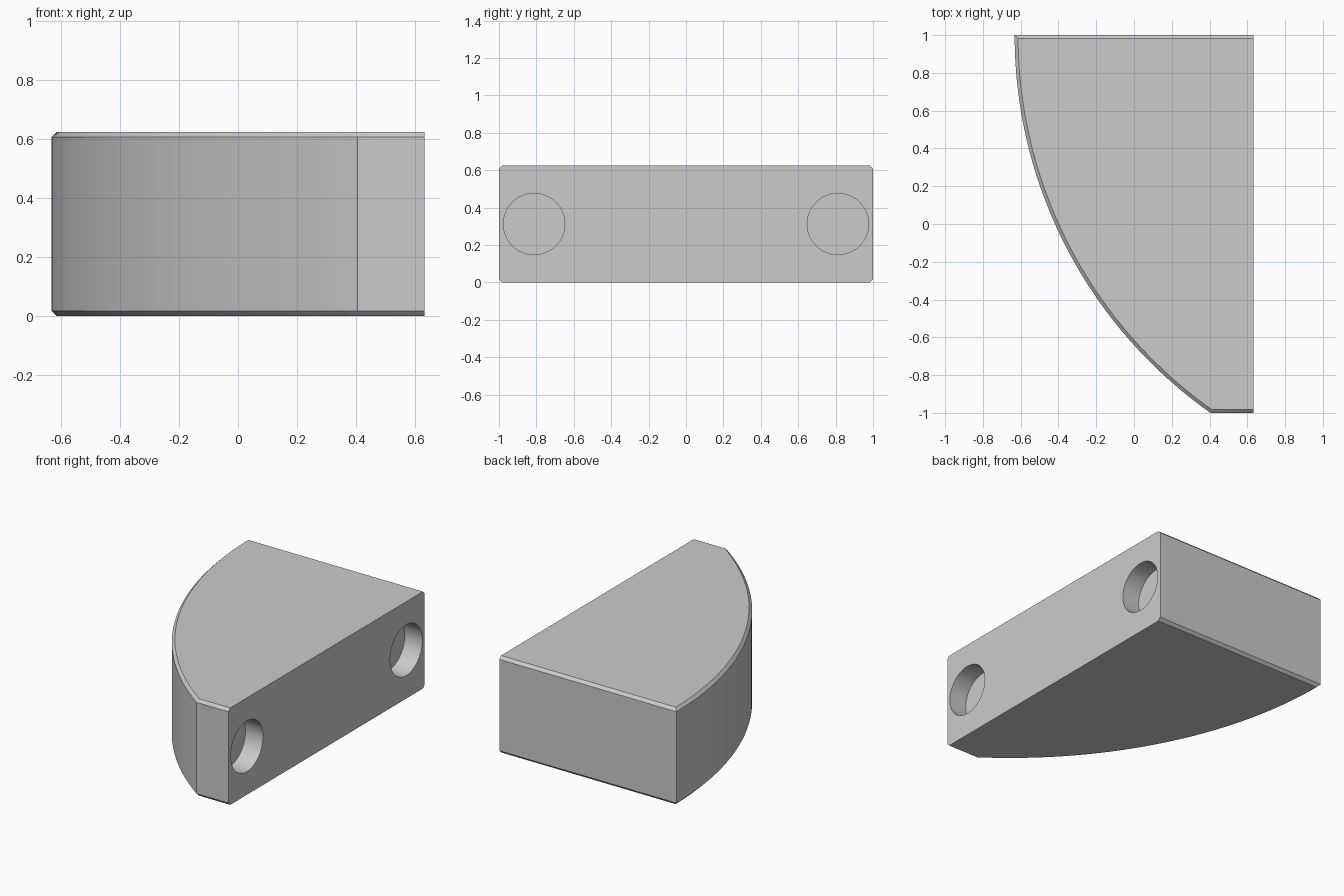
import bpy, bmesh, math

cube = bpy.data.objects.get("Cube")
if cube:
    bpy.data.objects.remove(cube, do_unlink=True)

HEIGHT, CHAMFER, RIGHT = 0.625, 0.018, 0.632
RADIUS, CENTRE_X = 2.447, 1.815      # curved side, centred level with the back
HOLE_RADIUS, HOLE_DEPTH, HOLE_Y = 0.164, 0.125, 0.812
STEPS = 48

grey = bpy.data.materials.new("plain grey")
grey.use_nodes = True
grey.diffuse_color = (0.6, 0.6, 0.6, 1)
grey.node_tree.nodes["Principled BSDF"].inputs["Base Color"].default_value = (0.6, 0.6, 0.6, 1)


def outline(inset, z):
    """Block outline, pulled in on every side except the flat right face."""
    r, back, front = RADIUS - inset, 1 - inset, inset - 1
    start, end = (math.asin((1 - y) / r) for y in (back, front))
    points = [(RIGHT, front, z), (RIGHT, back, z)]
    for i in range(STEPS + 1):
        a = start + (end - start) * i / STEPS
        points.append((CENTRE_X - r * math.cos(a), 1 - r * math.sin(a), z))
    return points


# Block: stacked outlines with chamfered top and bottom rims
bm = bmesh.new()
levels = [(CHAMFER, 0), (0, CHAMFER), (0, HEIGHT - CHAMFER), (CHAMFER, HEIGHT)]
rings = [[bm.verts.new(p) for p in outline(*level)] for level in levels]
count = len(rings[0])
for low, high in zip(rings, rings[1:]):
    for i in range(1, count):
        j = (i + 1) % count
        bm.faces.new((low[i], low[j], high[j], high[i]))
bm.faces.new(rings[0])
bm.faces.new(rings[-1])
# One flat right face across all levels
bm.faces.new([r[0] for r in rings] + [r[1] for r in reversed(rings)])
bmesh.ops.recalc_face_normals(bm, faces=bm.faces)
mesh = bpy.data.meshes.new("curved_block")
bm.to_mesh(mesh)
bm.free()
block = bpy.data.objects.new("curved_block", mesh)
bpy.context.collection.objects.link(block)
mesh.materials.append(grey)

# Round blind holes in the flat right face
for side in (-1, 1):
    bpy.ops.mesh.primitive_cylinder_add(
        vertices=64, radius=HOLE_RADIUS, depth=2 * HOLE_DEPTH,
        location=(RIGHT, side * HOLE_Y, HEIGHT / 2), rotation=(0, math.pi / 2, 0))
    cutter = bpy.context.object
    cutter.name = "hole_cutter"
    cutter.hide_render = True
    cutter.data.materials.append(grey)
    cut = block.modifiers.new("hole", "BOOLEAN")
    cut.operation, cut.solver, cut.object = "DIFFERENCE", "EXACT", cutter
    bpy.context.view_layer.objects.active = block
    bpy.ops.object.modifier_apply(modifier=cut.name)
    bpy.data.objects.remove(cutter, do_unlink=True)

# Smooth curves, sharp edges
bpy.ops.object.select_all(action="DESELECT")
block.select_set(True)
bpy.context.view_layer.objects.active = block
bpy.ops.object.shade_smooth_by_angle(angle=math.radians(30))
